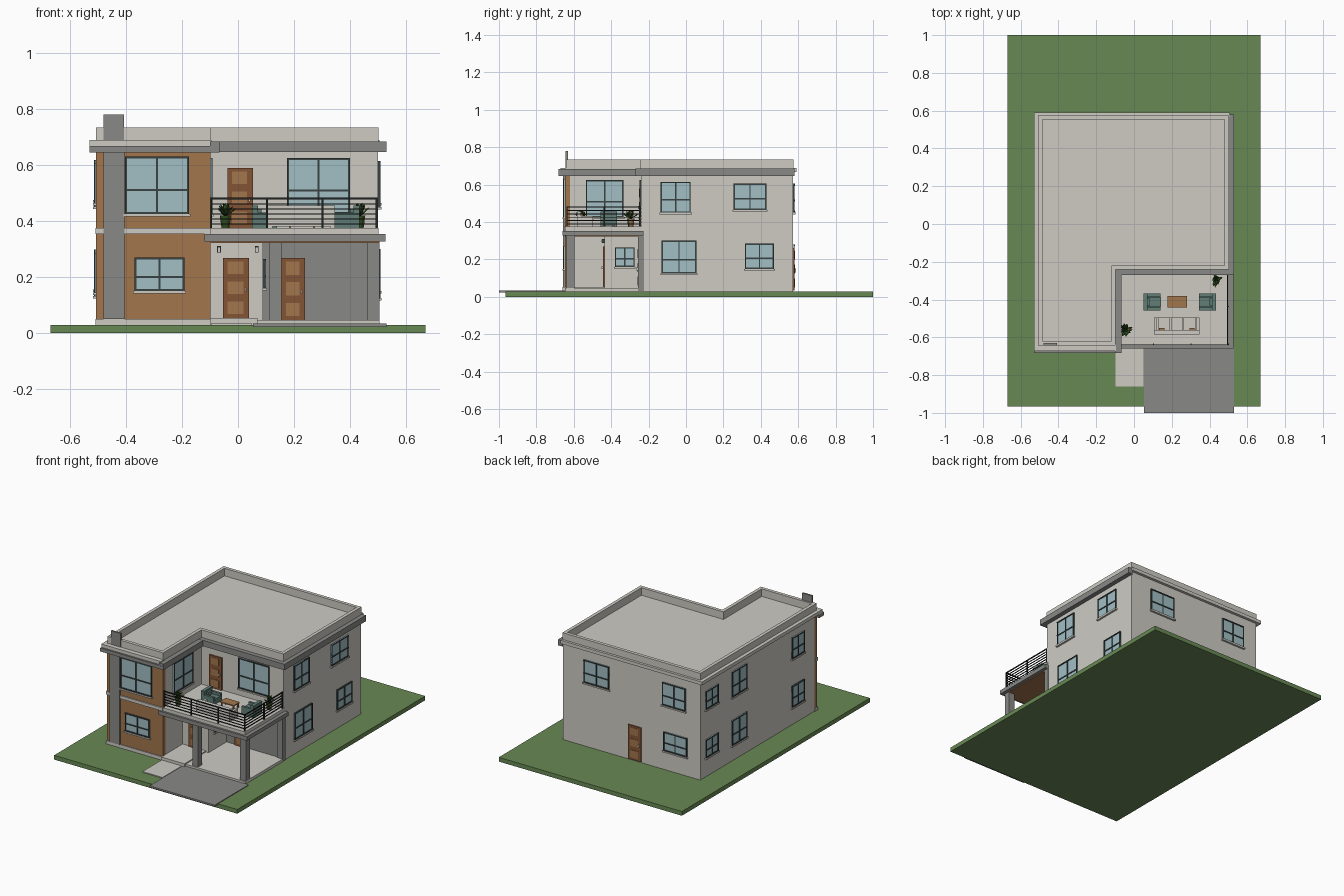
import bpy, bmesh, math, random
from mathutils import Matrix, Vector

cube = bpy.data.objects.get("Cube")
if cube:
    bpy.data.objects.remove(cube, do_unlink=True)

COLORS = {
    "plaster": (0.62, 0.60, 0.55), "grass": (0.14, 0.25, 0.09),
    "grey": (0.25, 0.255, 0.245), "wood": (0.36, 0.18, 0.075),
    "door_wood": (0.23, 0.09, 0.035), "glass": (0.36, 0.52, 0.56),
    "frame": (0.04, 0.055, 0.055), "rail_black": (0.015, 0.017, 0.017),
    "teal": (0.12, 0.21, 0.18), "leaf": (0.03, 0.08, 0.015)}
MATS = {}
for mat_name, rgb in COLORS.items():
    m = bpy.data.materials.new(mat_name)
    m.use_nodes = True
    m.diffuse_color = (*rgb, 1)
    m.node_tree.nodes["Principled BSDF"].inputs["Base Color"].default_value = (*rgb, 1)
    MATS[mat_name] = m


def finish(name, bm, mats, matrix=None):
    bmesh.ops.recalc_face_normals(bm, faces=bm.faces)
    me = bpy.data.meshes.new(name)
    bm.to_mesh(me)
    bm.free()
    for m in mats:
        me.materials.append(MATS[m])
    ob = bpy.data.objects.new(name, me)
    bpy.context.collection.objects.link(ob)
    if matrix:
        ob.matrix_world = matrix
    return ob


def boxes(name, parts, matrix=None):
    """One object from (x0, x1, y0, y1, z0, z1, material) boxes."""
    bm = bmesh.new()
    mats = []
    for x0, x1, y0, y1, z0, z1, mat in parts:
        if mat not in mats:
            mats.append(mat)
        place = Matrix.Translation(((x0 + x1) / 2, (y0 + y1) / 2, (z0 + z1) / 2))
        size = Matrix.Diagonal((x1 - x0, y1 - y0, z1 - z0, 1))
        verts = bmesh.ops.create_cube(bm, size=1, matrix=place @ size)["verts"]
        for f in {f for v in verts for f in v.link_faces}:
            f.material_index = mats.index(mat)
    return finish(name, bm, mats, matrix)


def footprint(o):
    """L-shaped house outline grown by o."""
    l, i, r, f, m, b = -.505 - o, -.1 + o, .5 + o, -.64 - o, -.24 - o, .572 + o
    return [(l, f), (i, f), (i, m), (r, m), (r, b), (l, b)]


def prism(name, z0, z1, mat, outer, inner=None):
    """Extruded outline, or a ring when an inner outline is given."""
    bm = bmesh.new()
    loops = [[bm.verts.new((x, y, z)) for x, y in pts]
             for pts in (outer, inner) if pts for z in (z0, z1)]
    n = len(outer)
    if inner:
        pairs = [(0, 1), (2, 3), (0, 2), (1, 3)]
    else:
        pairs = [(0, 1)]
        bm.faces.new(loops[0])
        bm.faces.new(loops[1])
    for a, b in pairs:
        for k in range(n):
            j = (k + 1) % n
            bm.faces.new((loops[a][k], loops[a][j], loops[b][j], loops[b][k]))
    return finish(name, bm, [mat])


def on_wall(side, wall, a0, a1):
    """Local frame whose -y points out of the wall, plus the local x range."""
    turn = {"front": 0, "right": 90, "back": 180, "left": -90}[side]
    offset = {"front": (0, wall, 0), "back": (0, wall, 0)}.get(side, (wall, 0, 0))
    if side in ("back", "left"):
        a0, a1 = -a1, -a0
    return Matrix.Translation(offset) @ Matrix.Rotation(math.radians(turn), 4, "Z"), a0, a1


def window(side, wall, a0, a1, z0, z1):
    mx, u0, u1 = on_wall(side, wall, a0, a1)
    w, mid, bar = .007, (u0 + u1) / 2, z0 + .42 * (z1 - z0)
    parts = [(u0, u1, -.005, .002, z0, z1, "glass"),
             (u0 - .006, u1 + .006, -.013, 0, z0 - .009, z0, "plaster")]
    for u in (u0, mid - w / 2, u1 - w):
        parts.append((u, u + w, -.009, 0, z0, z1, "frame"))
    for z in (z0, bar - w / 2, z1 - w):
        parts.append((u0, u1, -.0095, 0, z, z + w, "frame"))
    boxes(side + "_window", parts, mx)


def door(side, wall, a0, a1, z0, z1):
    mx, u0, u1 = on_wall(side, wall, a0, a1)
    parts = [(u0, u1, -.008, 0, z0, z1, "door_wood"),
             (u1 - .015, u1 - .009, -.016, 0, z0 + .095, z0 + .11, "plaster")]
    h = (z1 - z0) / 3
    for k in range(3):
        parts.append((u0 + .016, u1 - .02, -.01, 0, z0 + k * h + .014, z0 + (k + 1) * h - .012, "wood"))
    boxes(side + "_door", parts, mx)


# Site
boxes("lawn", [(-.67, .67, -.965, 1, 0, .028, "grass")])
boxes("driveway", [(.053, .53, -1, -.645, .022, .033, "grey")])
boxes("walkway", [(-.097, .05, -.86, -.65, .02, .034, "plaster")])
boxes("porch_floor", [(-.1, .505, -.648, -.24, .02, .046, "plaster"),
                      (-.1, .07, -.66, -.43, .02, .053, "plaster")])

# House body, roof edge and parapet
prism("house_walls", .02, .685, "plaster", footprint(0))
prism("parapet", .68, .735, "plaster", footprint(.002), footprint(-.02))
boxes("cornice", [(-.53, -.5, -.67, .59, .668, .69, "plaster"),
                  (-.53, .505, .57, .59, .668, .69, "plaster"),
                  (-.53, -.095, -.672, -.635, .668, .69, "plaster")])
boxes("roof_fascia", [(.498, .53, -.27, .58, .646, .685, "grey"),
                      (-.1, .53, -.271, -.238, .646, .685, "grey"),
                      (-.1, -.066, -.682, -.24, .646, .684, "grey"),
                      (-.53, -.066, -.683, -.635, .645, .668, "grey")])

# Timber-clad front wing
boxes("wood_cladding", [(-.508, -.098, -.646, -.62, .05, .647, "wood")])
boxes("wing_plinth", [(-.51, -.097, -.652, -.62, .02, .05, "plaster")])
boxes("wing_belt", [(-.51, -.097, -.653, -.63, .354, .375, "plaster")])
boxes("chimney_fin", [(-.48, -.406, -.658, -.63, .05, .66, "grey"),
                      (-.48, -.408, -.643, -.631, .66, .78, "grey")])

# Entry, porch and balcony
boxes("entry_block", [(-.1, .09, -.435, -.23, .03, .33, "plaster")])
boxes("porch_back_wall", [(.09, .48, -.248, -.23, .04, .328, "grey"),
                          (.465, .506, -.256, -.225, .03, .328, "grey")])
for x in (.113, .463):
    boxes("porch_column", [(x, x + .042, -.638, -.597, .03, .33, "grey")])
boxes("balcony_slab", [(-.12, .527, -.66, -.226, .327, .353, "grey")])
boxes("porch_ceiling", [(-.1, .505, -.645, -.24, .322, .328, "wood")])
boxes("balcony_floor", [(-.1, .503, -.647, -.23, .35, .375, "plaster")])
for x in (-.068, .067):
    boxes("wall_lamp", [(x - .007, x + .007, -.45, -.435, .287, .31, "frame"),
                        (x - .004, x + .004, -.452, -.435, .29, .306, "plaster")])

# Balcony railing
rail = [(x, x + .007, -.64, -.633, .37, .48, "rail_black") for x in (-.1, .1, .298, .492)]
rail += [(.492, .499, y, y + .007, .37, .48, "rail_black") for y in (-.44, -.25)]
for k in range(6):
    z, t = .388 + k * .0178, .007 if k == 5 else .004
    rail += [(-.1, .499, -.639, -.634, z, z + t, "rail_black"),
             (.493, .498, -.639, -.24, z, z + t, "rail_black")]
boxes("balcony_railing", rail)

# Windows and doors: side, wall position, span along the wall, height span
for spec in [("front", -.646, -.404, -.176, .425, .63), ("front", -.646, -.37, -.192, .15, .27),
             ("front", -.24, .175, .4, .425, .625), ("right", -.1, -.535, -.335, .425, .625),
             ("right", .09, -.38, -.275, .16, .265),
             ("right", .5, -.135, .025, .45, .615), ("right", .5, .255, .43, .465, .605),
             ("right", .5, -.13, .055, .125, .3), ("right", .5, .315, .47, .15, .285),
             ("back", .572, .16, .345, .45, .6), ("back", .572, -.4, -.23, .455, .605),
             ("back", .572, -.41, -.24, .155, .28)]:
    window(*spec)
for y0, y1, half in ((.39, .52, .06), (.09, .247, .083), (-.51, -.38, .07)):
    for zc in (.215, .535):
        window("left", -.505, y0, y1, zc - half, zc + half)
door("front", -.435, -.053, .04, .053, .268)
door("front", -.248, .155, .24, .046, .268)
door("front", -.24, -.037, .053, .375, .59)
door("back", .572, -.075, .02, .035, .26)


# Balcony furniture
def seat(name, cx, cy, width, depth, turn, mat, cushion):
    w, d = width / 2, depth / 2
    parts = [(-w, w, -d, d, .006, .03, mat), (-w, w, -d, -d + .022, .006, .08, mat)]
    for s in (-1, 1):
        parts.append((min(s * w, s * (w - .016)), max(s * w, s * (w - .016)), -d, d, 0, .056, mat))
        px = s * (w - .04)
        parts.append((px - .014, px + .014, -d + .022, -d + .034, .04, .068, cushion))
    n = max(1, round(width / .08))
    step = (width - .036) / n
    for k in range(n):
        x = -w + .018 + k * step
        parts.append((x + .002, x + step - .002, -d + .022, d + .002, .03, .041, mat))
    boxes(name, parts, Matrix.Translation((cx, cy, .375)) @ Matrix.Rotation(math.radians(turn), 4, "Z"))


seat("sofa", .227, -.54, .24, .088, 0, "plaster", "wood")
seat("left_armchair", .39, -.413, .09, .09, 90, "teal", "teal")
seat("right_armchair", .095, -.413, .09, .09, -90, "teal", "teal")
table = [(.178, .28, -.443, -.382, .405, .412, "wood")]
table += [(x, x + .008, y, y + .008, .375, .405, "wood") for x in (.182, .268) for y in (-.439, -.394)]
boxes("coffee_table", table)

# Potted plants
random.seed(4)
for px, py in ((.435, -.295), (-.045, -.56)):
    bm = bmesh.new()
    bmesh.ops.create_cone(bm, cap_ends=True, segments=12, radius1=.014, radius2=.02, depth=.045,
                          matrix=Matrix.Translation((px, py, .3975)))
    pot_faces = len(bm.faces)
    for k in range(16):
        tilt = Matrix.Rotation(k * 2.4, 4, "Z") @ Matrix.Rotation(random.uniform(.1, 1.1), 4, "Y")
        leaf = Matrix.Translation((px, py, .418)) @ tilt @ Matrix.Translation((0, 0, .022))
        bmesh.ops.create_icosphere(bm, subdivisions=1, radius=1,
                                   matrix=leaf @ Matrix.Diagonal((.003, .008, .026, 1)))
    bm.faces.ensure_lookup_table()
    for f in bm.faces[pot_faces:]:
        f.material_index = 1
    finish("potted_plant", bm, ["wood", "leaf"])
